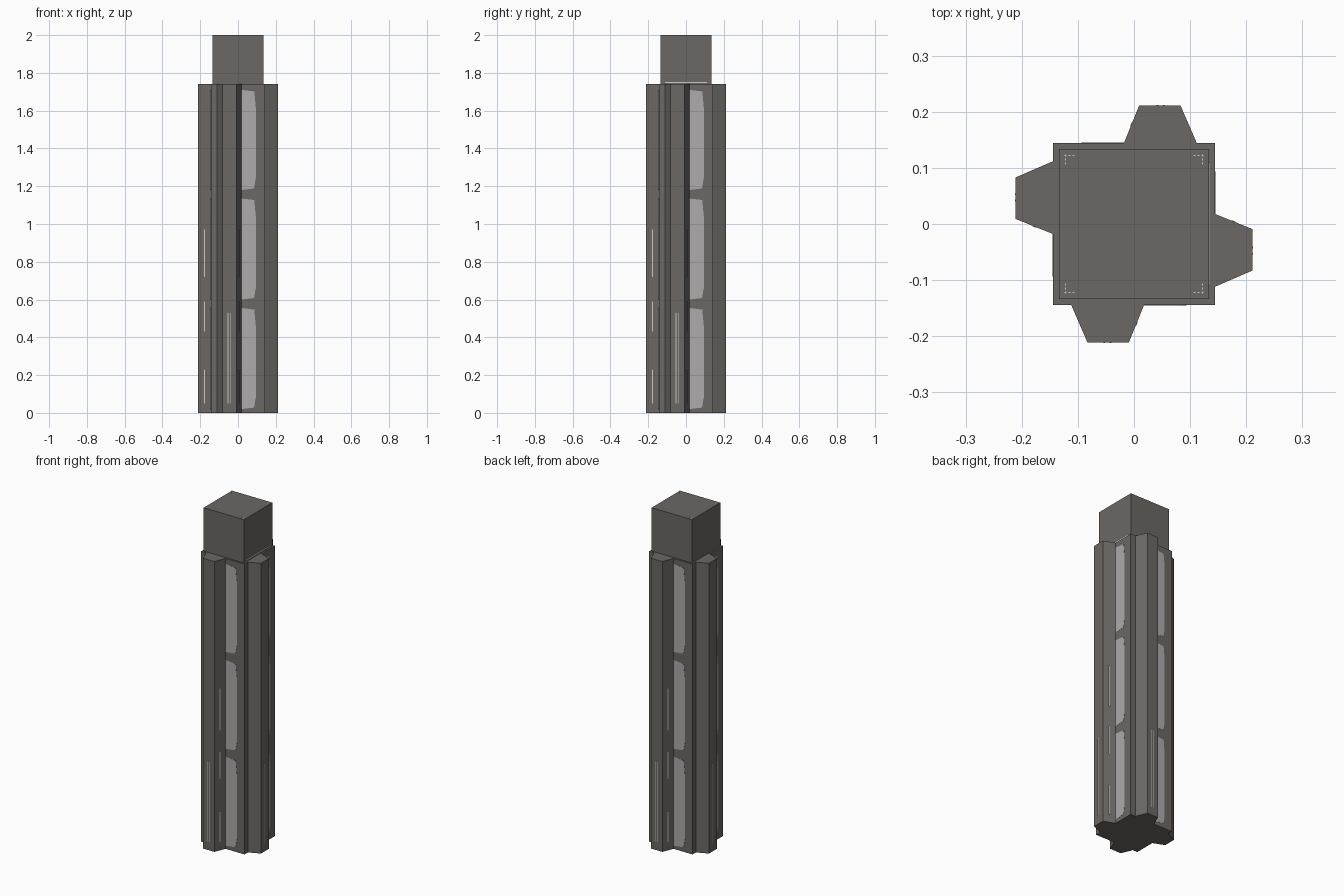
import bpy, bmesh, math
from mathutils import Matrix, Vector

if "Cube" in bpy.data.objects:
    bpy.data.objects.remove(bpy.data.objects["Cube"])


def material(name, rgb):
    m = bpy.data.materials.new(name)
    m.diffuse_color = (*rgb, 1)
    m.use_nodes = True
    m.node_tree.nodes["Principled BSDF"].inputs["Base Color"].default_value = m.diffuse_color
    return m


CONCRETE = material("warm dark grey", (0.146, 0.136, 0.126))
GLASS = material("pale grey glass", (0.42, 0.405, 0.415))
TRIM = material("light trim", (0.62, 0.60, 0.57))

CORE, CAP, TIP, ROOF, TOP = 0.144, 0.134, 0.211, 1.74, 2.0


def prism(name, outline, depth, mat, frame=Matrix()):
    """Extrude a flat outline along local z, then place it with frame."""
    bm = bmesh.new()
    face = bm.faces.new([bm.verts.new((x, y, 0)) for x, y in outline])
    ext = bmesh.ops.extrude_face_region(bm, geom=[face])
    moved = [v for v in ext["geom"] if isinstance(v, bmesh.types.BMVert)]
    bmesh.ops.translate(bm, verts=moved, vec=(0, 0, depth))
    bmesh.ops.recalc_face_normals(bm, faces=bm.faces)
    bm.transform(frame)
    me = bpy.data.meshes.new(name)
    bm.to_mesh(me)
    bm.free()
    me.materials.append(mat)
    ob = bpy.data.objects.new(name, me)
    bpy.context.collection.objects.link(ob)
    return ob


def rect(x0, x1, y0, y1):
    return [(x0, y0), (x1, y0), (x1, y1), (x0, y1)]


def wall(origin, along):
    """Frame of an upright wall: local x along it, local y up, local z outward."""
    u = Vector((along[0], along[1], 0)).normalized()
    up = Vector((0, 0, 1))
    n = u.cross(up)
    m = Matrix((u, up, n)).transposed().to_4x4()
    m.translation = Vector((origin[0], origin[1], 0)) - n * 0.0005
    return m


# Square shaft and the narrower block on top
prism("shaft", rect(-CORE, CORE, -CORE, CORE), ROOF, CONCRETE)
prism("top_block", rect(-CAP, CAP, -CAP, CAP), TOP - ROOF, CONCRETE,
      Matrix.Translation((0, 0, ROOF)))

# Every side carries the same rib, windows and thin lines
rib = [(-0.112, -CORE), (-0.083, -TIP), (-0.009, -TIP), (0.018, -CORE)]
rib_outline = rib + [(0.018, -CORE + 0.01), (-0.112, -CORE + 0.01)]
for i, side in enumerate(("front", "right", "back", "left")):
    turn = Matrix.Rotation(i * math.pi / 2, 4, 'Z')
    prism(side + "_rib", rib_outline, ROOF, CONCRETE, turn)

    # Three tall windows with clipped outer corners
    face = turn @ wall((0, -CORE), (1, 0))
    for k, (z0, z1) in enumerate(((0.02, 0.555), (0.60, 1.135), (1.18, 1.71))):
        pane = [(0.018, z0), (0.085, z0 + 0.008), (0.094, z0 + 0.06),
                (0.094, z1 - 0.09), (0.086, z1 - 0.008), (0.018, z1)]
        prism(f"{side}_window_{k + 1}", pane, 0.0015, GLASS, face)

    # Pair of hairlines on the rib face
    tip = turn @ wall((0, -TIP), (1, 0))
    for k, x in enumerate((-0.053, -0.042)):
        prism(f"{side}_rib_line_{k + 1}", rect(x - 0.0015, x + 0.0015, 0.05, 0.53),
              0.0015, TRIM, tip)

    # Broken line on the sloping rib flank
    a, b = Vector(rib[3]), Vector(rib[2])
    flank = turn @ wall(b, a - b)
    mid = (a - b).length / 2
    for k, (z0, z1) in enumerate(((0.05, 0.23), (0.43, 0.59), (0.72, 0.97))):
        prism(f"{side}_flank_line_{k + 1}", rect(mid - 0.003, mid + 0.003, z0, z1),
              0.0015, TRIM, flank)

# Fine line low on the right side of the top block
prism("top_block_line", rect(-0.11, 0.11, 1.747, 1.752), 0.0015, TRIM,
      wall((CAP, 0), (0, 1)))

# Dashed corner marks on the roof
for sx in (-1, 1):
    for sy in (-1, 1):
        for k in range(3):
            d = k * 0.007
            for arm, (dx, dy) in (("x", (d, 0)), ("y", (0, d))):
                x, y = sx * (0.122 - dx), sy * (0.122 - dy)
                w, h = (0.002, 0.0007) if arm == "x" else (0.0007, 0.002)
                prism("roof_corner_mark", rect(x - w, x + w, y - h, y + h), 0.001,
                      TRIM, Matrix.Translation((0, 0, TOP - 0.0009)))
